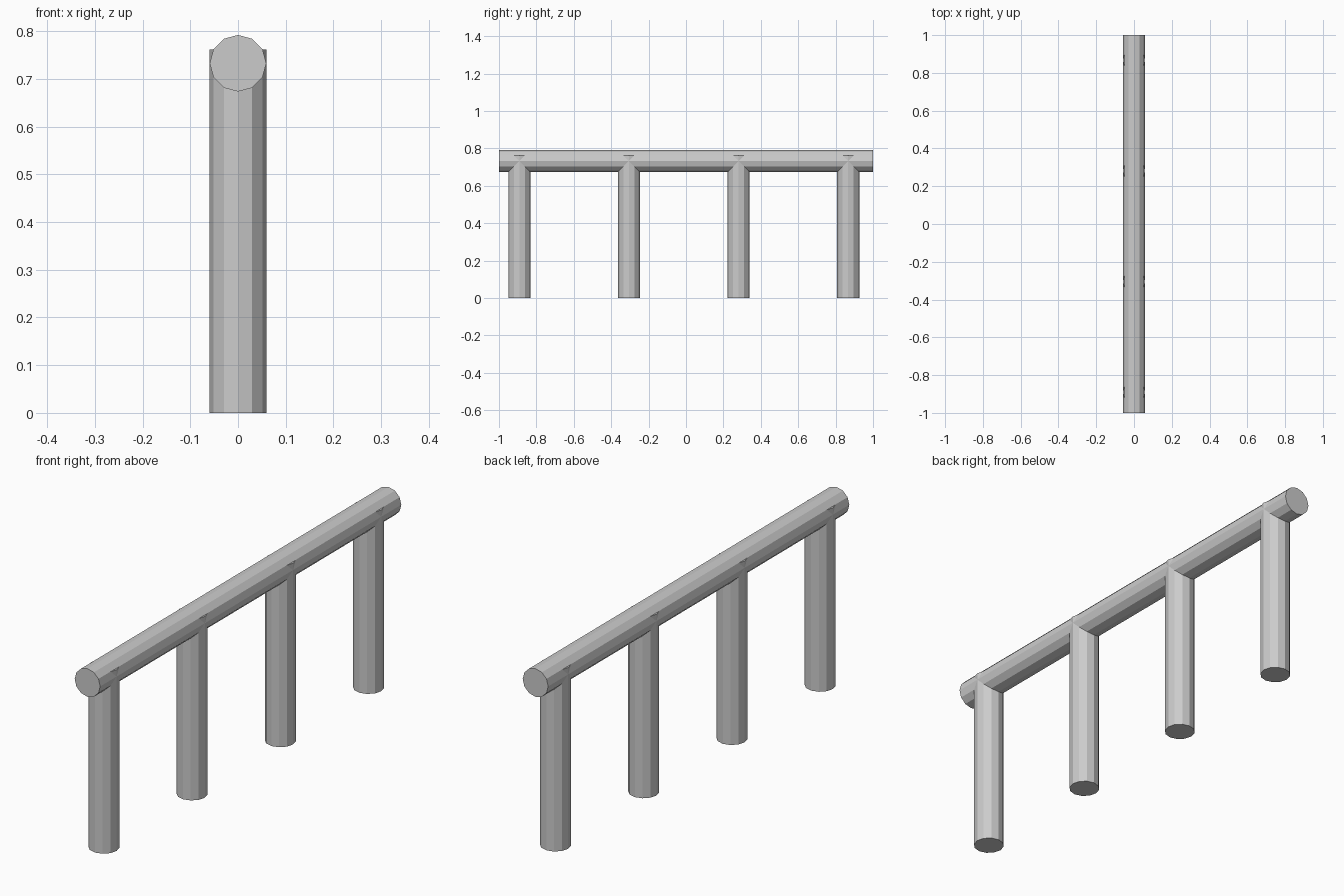
import bpy
from math import pi

if "Cube" in bpy.data.objects:
    bpy.data.objects.remove(bpy.data.objects["Cube"])

RADIUS = 0.0593
SIDES = 12


def log(name, length, location, rotation=(0, 0, 0)):
    """Flat-shaded twelve-sided log."""
    bpy.ops.mesh.primitive_cylinder_add(
        vertices=SIDES, radius=RADIUS, depth=length,
        location=location, rotation=rotation)
    obj = bpy.context.object
    obj.name = name
    return obj


# Top rail running front to back
log("top_rail", 2.0, (0, 0, 0.733), (pi / 2, 0, 0))

# Evenly spaced posts, tops sunk into the rail
POST_HEIGHT = 0.762
for i in range(4):
    log(f"post_{i + 1}", POST_HEIGHT, (0, -0.891 + 0.586 * i, POST_HEIGHT / 2))
